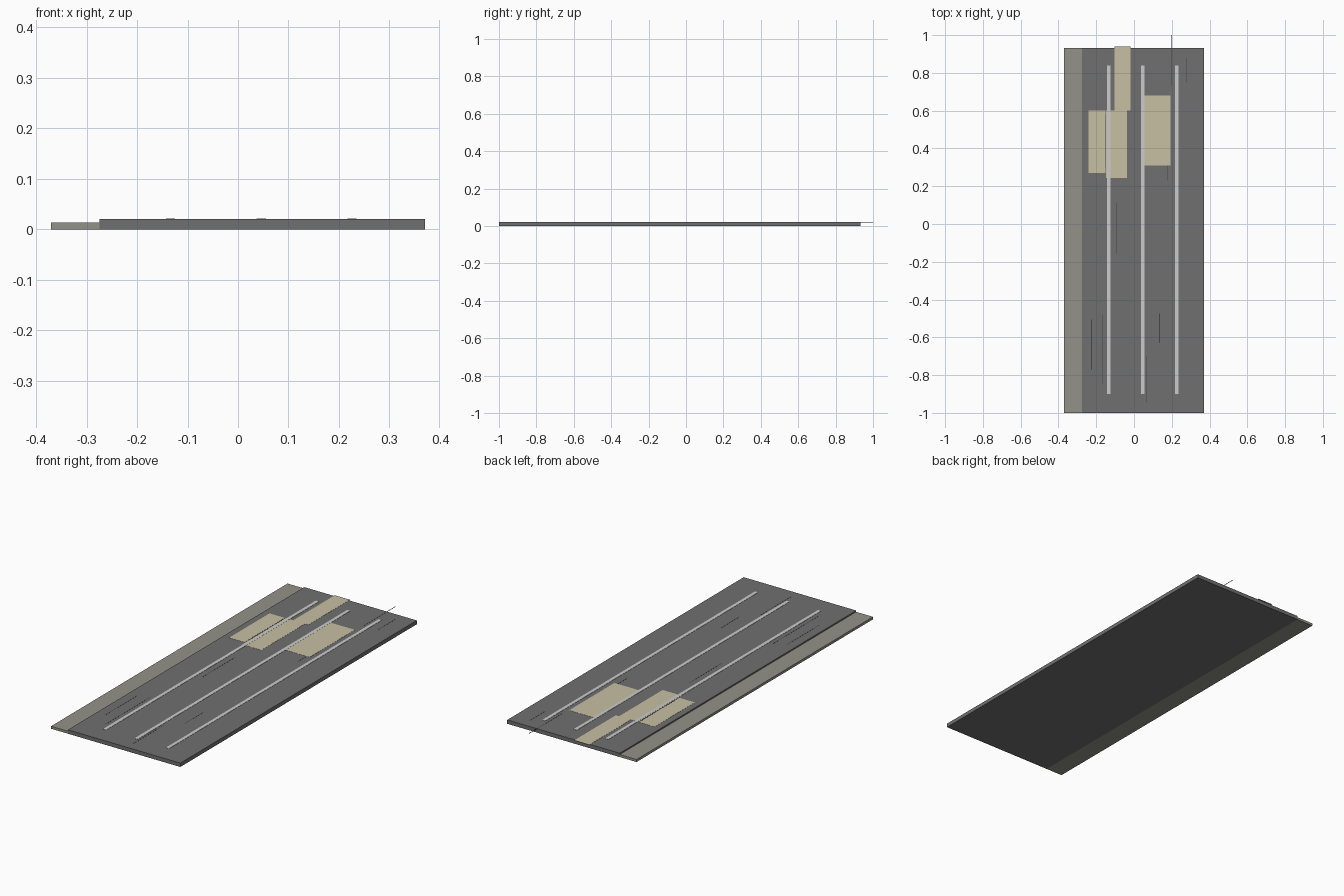
import bpy

if "Cube" in bpy.data.objects:
    bpy.data.objects.remove(bpy.data.objects["Cube"])


def material(name, rgb):
    m = bpy.data.materials.new(name)
    m.diffuse_color = (*rgb, 1)
    m.use_nodes = True
    m.node_tree.nodes["Principled BSDF"].inputs["Base Color"].default_value = m.diffuse_color
    return m


asphalt = material("asphalt", (0.16, 0.16, 0.165))
gravel = material("gravel", (0.29, 0.29, 0.25))
paint = material("paint", (0.68, 0.68, 0.66))
repair = material("repair", (0.58, 0.53, 0.37))
dark = material("dark", (0.06, 0.06, 0.06))


def box(name, x0, x1, y0, y1, z0, z1, mat):
    bpy.ops.mesh.primitive_cube_add(size=1)
    o = bpy.context.object
    o.name = name
    o.location = ((x0 + x1) / 2, (y0 + y1) / 2, (z0 + z1) / 2)
    o.scale = (x1 - x0, y1 - y0, z1 - z0)
    bpy.ops.object.transform_apply(location=True, rotation=False, scale=True)
    o.data.materials.append(mat)


TOP = 0.02

# Road slab and lower shoulder
box("road_slab", -0.274, 0.37, -1, 0.933, 0, TOP, asphalt)
box("shoulder", -0.37, -0.274, -1, 0.933, 0, 0.013, gravel)

# Painted lane lines
for i, x in enumerate((-0.134, 0.046, 0.226)):
    box(f"lane_line_{i + 1}", x - 0.009, x + 0.009, -0.9, 0.84,
        TOP - 0.002, TOP + 0.0012, paint)

# Repair patches: x range, y range
patches = [(-0.104, -0.018, 0.60, 0.94), (-0.24, -0.152, 0.27, 0.60),
           (-0.147, -0.037, 0.244, 0.60), (0.05, 0.193, 0.31, 0.68)]
for i, p in enumerate(patches):
    box(f"repair_patch_{i + 1}", *p, TOP - 0.0005, TOP + 0.0007, repair)

# Thin lengthwise cracks: x, y range
cracks = [(0.2, 0.73, 1.0), (0.28, 0.75, 0.88), (0.175, 0.23, 0.5),
          (-0.093, -0.16, 0.11), (-0.225, -0.77, -0.505), (-0.165, -0.845, -0.48),
          (0.135, -0.63, -0.475), (0.065, -0.945, -0.7), (-0.1495, 0.3, 0.58)]
for i, (x, y0, y1) in enumerate(cracks):
    box(f"crack_{i + 1}", x - 0.0015, x + 0.0015, y0, y1,
        TOP - 0.0005, TOP + 0.0004, dark)
